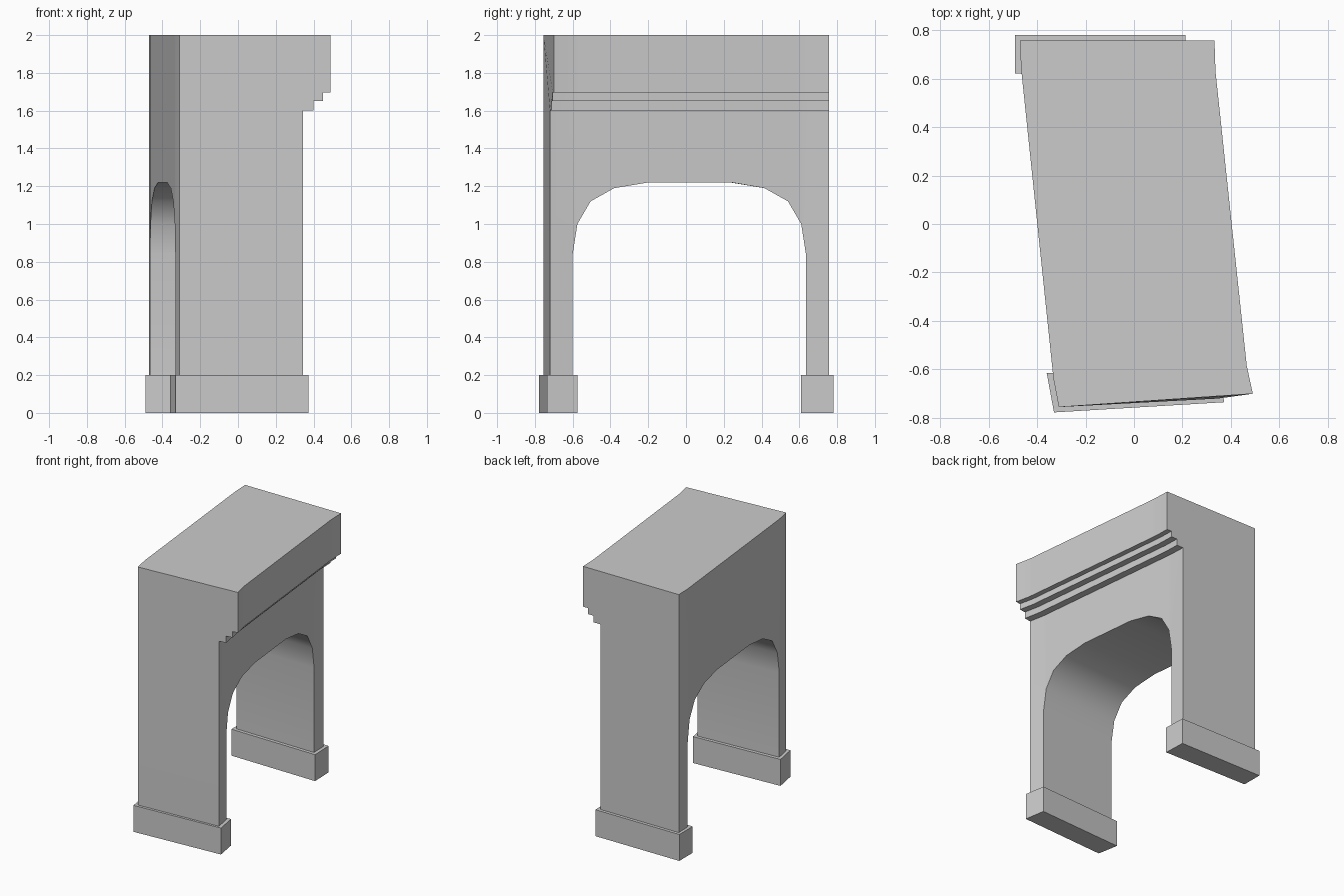
import bpy, bmesh
from mathutils import Vector

if "Cube" in bpy.data.objects:
    bpy.data.objects.remove(bpy.data.objects["Cube"])

# Plan of the skewed wall: station along the run -> (left, right body, ledge) corners
STATIONS = [
    (-0.72, (-0.31, -0.755), (0.345, -0.72), (0.49, -0.70)),
    (-0.60, (-0.332, -0.64), (0.322, -0.60), (0.465, -0.585)),
    (0.635, (-0.466, 0.645), (0.192, 0.635), (0.336, 0.63)),
    (0.76, (-0.47, 0.757), (0.187, 0.757), (0.332, 0.757)),
]
BODY_W, LEDGE_W = 0.655, 0.80


def place(t, w, z):
    """Map run t, depth w and height z onto the skewed plan."""
    i = 0 if t < STATIONS[1][0] else 2 if t > STATIONS[2][0] else 1
    a, b = STATIONS[i], STATIONS[i + 1]
    f = (t - a[0]) / (b[0] - a[0])
    l, r, e = (Vector(p).lerp(Vector(q), f) for p, q in zip(a[1:], b[1:]))
    if w <= BODY_W:
        p = l.lerp(r, w / BODY_W)
    else:
        p = r.lerp(e, (w - BODY_W) / (LEDGE_W - BODY_W))
    return (p.x, p.y, z)


def finish(bm, name):
    bmesh.ops.remove_doubles(bm, verts=bm.verts, dist=1e-5)
    bmesh.ops.recalc_face_normals(bm, faces=bm.faces)
    mesh = bpy.data.meshes.new(name)
    bm.to_mesh(mesh)
    bm.free()
    ob = bpy.data.objects.new(name, mesh)
    bpy.context.collection.objects.link(ob)
    return ob


def prism(bm, low, high, cap_top):
    """Side walls and bottom between two rings of points."""
    a = [bm.verts.new(p) for p in low]
    b = [bm.verts.new(p) for p in high]
    n = len(a)
    for i in range(n):
        bm.faces.new((a[i], a[(i + 1) % n], b[(i + 1) % n], b[i]))
    bm.faces.new(a[::-1])
    if cap_top:
        bm.faces.new(b)


# Arch wall with stepped ledge: lofted along the run, underside follows the arch
ARCH = [(-0.72, 0.84), (-0.60, 0.84), (-0.575, 1.0), (-0.505, 1.12), (-0.38, 1.19),
        (-0.20, 1.22), (0.24, 1.22), (0.415, 1.19), (0.54, 1.12), (0.61, 1.0),
        (0.635, 0.84), (0.76, 0.84)]
STEPS = [(0.655, 1.6), (0.71, 1.6), (0.71, 1.65), (0.76, 1.65), (0.76, 1.695),
         (0.80, 1.695), (0.80, 2.0), (0.0, 2.0)]
bm = bmesh.new()
rings = []
for t, low in ARCH:
    profile = [(0.0, low), (BODY_W, low)] + STEPS
    rings.append([bm.verts.new(place(t, w, z)) for w, z in profile])
n = len(rings[0])
for k in range(len(rings) - 1):
    a, b = rings[k], rings[k + 1]
    over_leg = k in (0, len(rings) - 2)
    for i in range(1 if over_leg else 0, n):
        j = (i + 1) % n
        bm.faces.new((a[i], a[j], b[j], b[i]))
bm.faces.new(rings[0])
bm.faces.new(rings[-1])

# Legs, welded to the arch wall
for t0, t1 in ((-0.72, -0.60), (0.635, 0.76)):
    plan = [(t0, 0), (t0, BODY_W), (t1, BODY_W), (t1, 0)]
    prism(bm, [place(t, w, 0.19) for t, w in plan],
          [place(t, w, 0.84) for t, w in plan], False)
wall = finish(bm, "arch_wall")
bpy.context.view_layer.objects.active = wall
wall.select_set(True)
bpy.ops.object.shade_smooth_by_angle(angle=0.7)

# Plinth under each leg
PLINTHS = {
    "front_plinth": [(-0.33, -0.777), (0.372, -0.735), (0.345, -0.575), (-0.36, -0.615)],
    "back_plinth": [(-0.49, 0.62), (0.218, 0.61), (0.212, 0.78), (-0.49, 0.78)],
}
for name, plan in PLINTHS.items():
    bm = bmesh.new()
    prism(bm, [(x, y, 0) for x, y in plan], [(x, y, 0.2) for x, y in plan], True)
    finish(bm, name)
